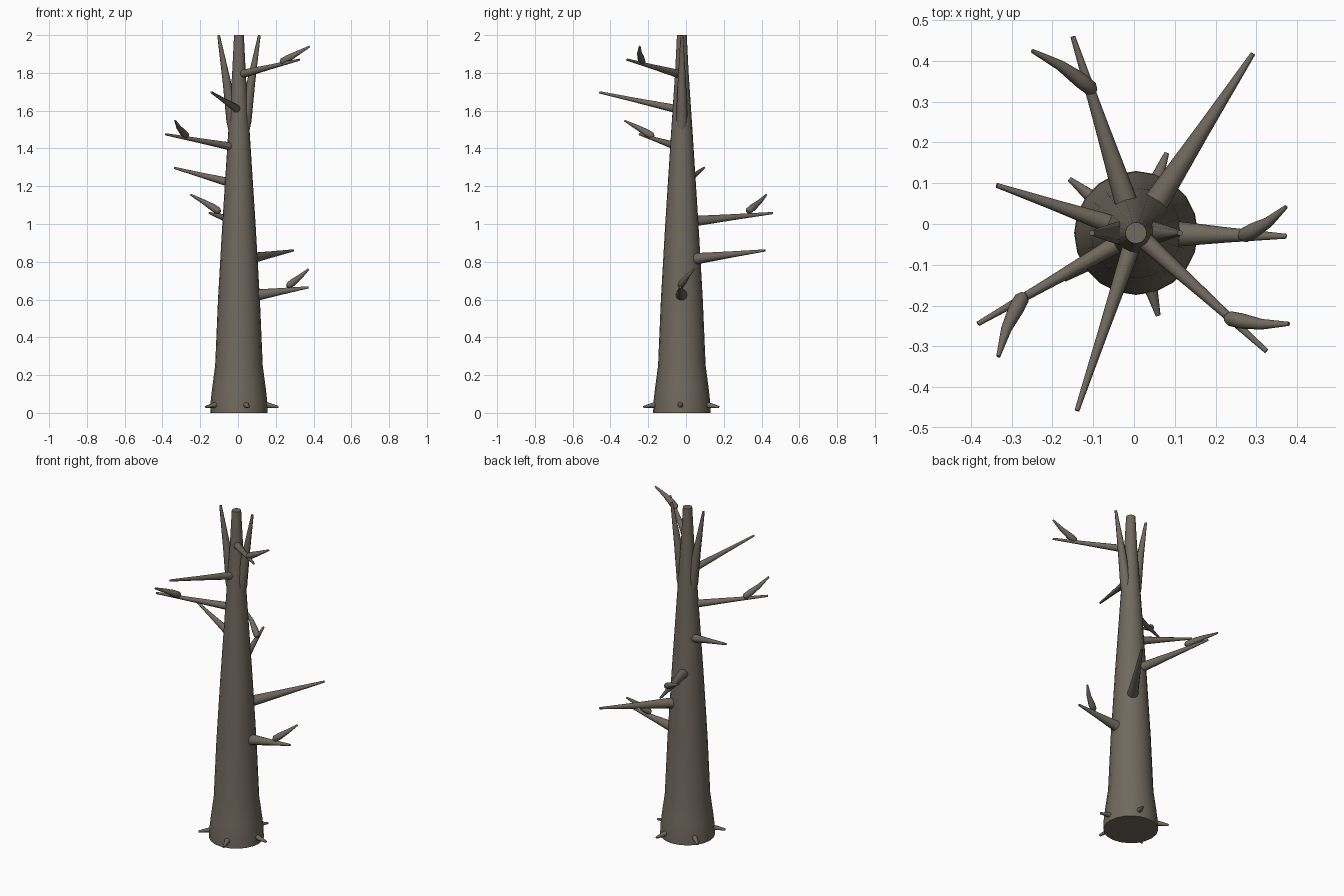
import bpy, bmesh, math
from mathutils import Vector

if "Cube" in bpy.data.objects:
    bpy.data.objects.remove(bpy.data.objects["Cube"])

bark = bpy.data.materials.new("grey_brown_bark")
bark.diffuse_color = (0.16, 0.14, 0.11, 1)
bark.use_nodes = True
bark.node_tree.nodes["Principled BSDF"].inputs["Base Color"].default_value = bark.diffuse_color
CENTRE = Vector((0.005, -0.022, 0))


def tube(name, points, radii, sides, up=Vector((0, 0, 1))):
    """Capped tapered tube through the points."""
    bm = bmesh.new()
    pts = [Vector(p) for p in points]
    rings = []
    for i, (p, r) in enumerate(zip(pts, radii)):
        d = (pts[min(i + 1, len(pts) - 1)] - pts[max(i - 1, 0)]).normalized()
        side = d.cross(up).normalized()
        other = side.cross(d)
        rings.append([bm.verts.new(p + r * (math.cos(a) * side + math.sin(a) * other))
                      for a in (2 * math.pi * k / sides for k in range(sides))])
    for a, b in zip(rings, rings[1:]):
        for k in range(sides):
            n = (k + 1) % sides
            bm.faces.new((a[k], a[n], b[n], b[k]))
    bm.faces.new(rings[0])
    bm.faces.new(rings[-1])
    bmesh.ops.recalc_face_normals(bm, faces=bm.faces)
    mesh = bpy.data.meshes.new(name)
    bm.to_mesh(mesh)
    bm.free()
    mesh.materials.append(bark)
    obj = bpy.data.objects.new(name, mesh)
    bpy.context.collection.objects.link(obj)
    bpy.ops.object.select_all(action='DESELECT')
    obj.select_set(True)
    bpy.context.view_layer.objects.active = obj
    bpy.ops.object.shade_smooth_by_angle(angle=math.radians(50))
    return obj


# Trunk with flared foot
profile = [(0, 0.152), (0.06, 0.15), (0.13, 0.142), (0.25, 0.126), (0.6, 0.111),
           (1.0, 0.088), (1.5, 0.056), (1.8, 0.036), (2.0, 0.026)]
tube("trunk", [CENTRE + Vector((0, 0, z)) for z, r in profile],
     [r for z, r in profile], 20, Vector((0, 1, 0)))


def trunk_radius(z):
    for (z0, r0), (z1, r1) in zip(profile, profile[1:]):
        if z <= z1:
            return r0 + (r1 - r0) * (z - z0) / (z1 - z0)


# Broken prongs beside the top
for s, label in ((-1, "left"), (1, "right")):
    tube(label + "_top_prong",
         [CENTRE + Vector((s * x, 0, z)) for x, z in
          ((0.022, 1.45), (0.036, 1.55), (0.064, 1.75), (0.108, 2.0))],
         [0.024, 0.031, 0.022, 0.007], 8, Vector((0, 1, 0)))

# Branches: base height, base radius, tip
branches = [
    (1.795, 0.022, (0.325, -0.312, 1.87)),
    (1.61, 0.022, (-0.14, -0.458, 1.697)),
    (1.41, 0.022, (-0.383, -0.245, 1.475)),
    (1.22, 0.024, (-0.337, 0.095, 1.297)),
    (1.015, 0.029, (-0.15, 0.46, 1.058)),
    (0.815, 0.032, (0.292, 0.418, 0.86)),
    (0.622, 0.033, (0.374, -0.03, 0.665)),
]
for i, (z, r, tip) in enumerate(branches):
    tip = Vector(tip)
    out = (tip - CENTRE) * Vector((1, 1, 0)).length
    out = Vector((tip.x - CENTRE.x, tip.y - CENTRE.y, 0)).normalized()
    base = CENTRE + out * trunk_radius(z) * 0.75 + Vector((0, 0, z))
    tube(f"branch_{i + 1}", [base, base.lerp(tip, 0.5), tip],
         [r, r * 0.5 + 0.002, 0.006], 10)

# Forked twigs: start, tip
twigs = [
    ((0.235, -0.232, 1.86), (0.38, -0.245, 1.94)),
    ((-0.275, -0.182, 1.468), (-0.333, -0.325, 1.547)),
    ((-0.105, 0.332, 1.07), (-0.25, 0.425, 1.155)),
    ((0.27, -0.028, 0.675), (0.373, 0.042, 0.76)),
]
for i, (a, b) in enumerate(twigs):
    a, b = Vector(a), Vector(b)
    d = (b - a).normalized()
    bend = Vector((d.y, -d.x, 0)) * 0.008
    tube(f"twig_{i + 1}",
         [a - d * 0.012, a, a.lerp(b, 0.2) + bend * 0.5, a.lerp(b, 0.55) + bend, b],
         [0.009, 0.018, 0.019, 0.013, 0.005], 10)

# Small root spikes around the foot
for i in range(5):
    t = math.radians(72 * i - 3)
    out = Vector((math.cos(t), math.sin(t), 0))
    tube(f"root_spike_{i + 1}",
         [CENTRE + out * 0.13 + Vector((0, 0, 0.045)),
          CENTRE + out * 0.21 + Vector((0, 0, 0.031))], [0.018, 0.006], 8)
